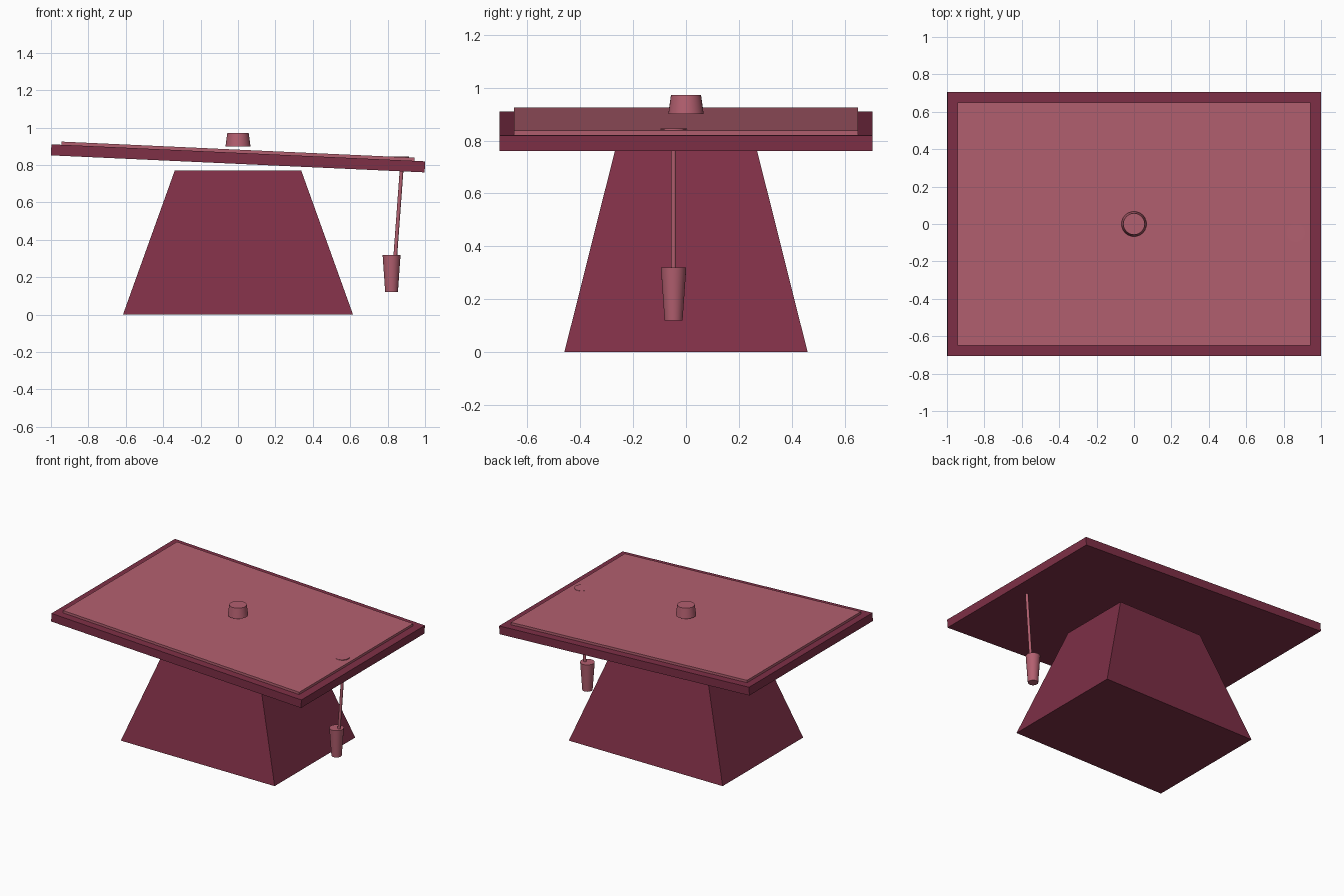
import bpy
import bmesh
from math import radians, cos
from mathutils import Vector, Matrix

cube = bpy.data.objects.get("Cube")
if cube:
    bpy.data.objects.remove(cube, do_unlink=True)


def material(name, rgb):
    mat = bpy.data.materials.new(name)
    mat.use_nodes = True
    mat.diffuse_color = (*rgb, 1)
    mat.node_tree.nodes["Principled BSDF"].inputs["Base Color"].default_value = (*rgb, 1)
    return mat


maroon = material("dark maroon", (0.21, 0.029, 0.062))
rose = material("dusty rose", (0.45, 0.115, 0.16))


def finish(name, bm, mat, smooth=False):
    mesh = bpy.data.meshes.new(name)
    bm.to_mesh(mesh)
    bm.free()
    mesh.materials.append(mat)
    obj = bpy.data.objects.new(name, mesh)
    bpy.context.collection.objects.link(obj)
    if smooth:
        bpy.ops.object.select_all(action="DESELECT")
        obj.select_set(True)
        bpy.context.view_layer.objects.active = obj
        bpy.ops.object.shade_smooth_by_angle(angle=radians(35))
    return obj


def box(name, size, centre, mat, tilt=0, top_scale=(1, 1)):
    """Box with an optional narrowed top, tilted about y."""
    bm = bmesh.new()
    bmesh.ops.create_cube(bm, size=1)
    for v in bm.verts:
        if v.co.z > 0:
            v.co.x *= top_scale[0]
            v.co.y *= top_scale[1]
        v.co *= Vector(size)
    obj = finish(name, bm, mat)
    obj.location = centre
    obj.rotation_euler.y = tilt
    return obj


def cone(name, bottom, top, r_bottom, r_top, mat):
    """Capped, tapered round part between two points."""
    bottom, top = Vector(bottom), Vector(top)
    axis = top - bottom
    turn = Vector((0, 0, 1)).rotation_difference(axis).to_matrix().to_4x4()
    bm = bmesh.new()
    bmesh.ops.create_cone(bm, cap_ends=True, segments=32, radius1=r_bottom,
                          radius2=r_top, depth=axis.length,
                          matrix=Matrix.Translation((bottom + top) / 2) @ turn)
    return finish(name, bm, mat, smooth=True)


# Tapered cap body
box("cap_body", (1.23, 0.92, 0.77), (0, 0, 0.385), maroon, top_scale=(0.55, 0.58))

# Tilted board with a raised panel on top
TILT = 0.0455
box("board", (1.998 / cos(TILT), 1.41, 0.059), (0, 0, 0.8355), maroon, TILT)
box("board_panel", (1.89, 1.30, 0.03), (0, 0, 0.867), rose, TILT)

# Centre button
cone("button", (0, 0, 0.90), (0, 0, 0.972), 0.067, 0.057, rose)

# Cord with its anchor disc, and the tassel
Y = -0.047
cone("cord_anchor", (0.865, Y, 0.80), (0.865, Y, 0.845), 0.05, 0.05, rose)
cone("cord", (0.84, Y, 0.30), (0.878, Y, 0.82), 0.01, 0.01, rose)
cone("tassel", (0.821, Y, 0.12), (0.821, Y, 0.32), 0.034, 0.048, rose)
